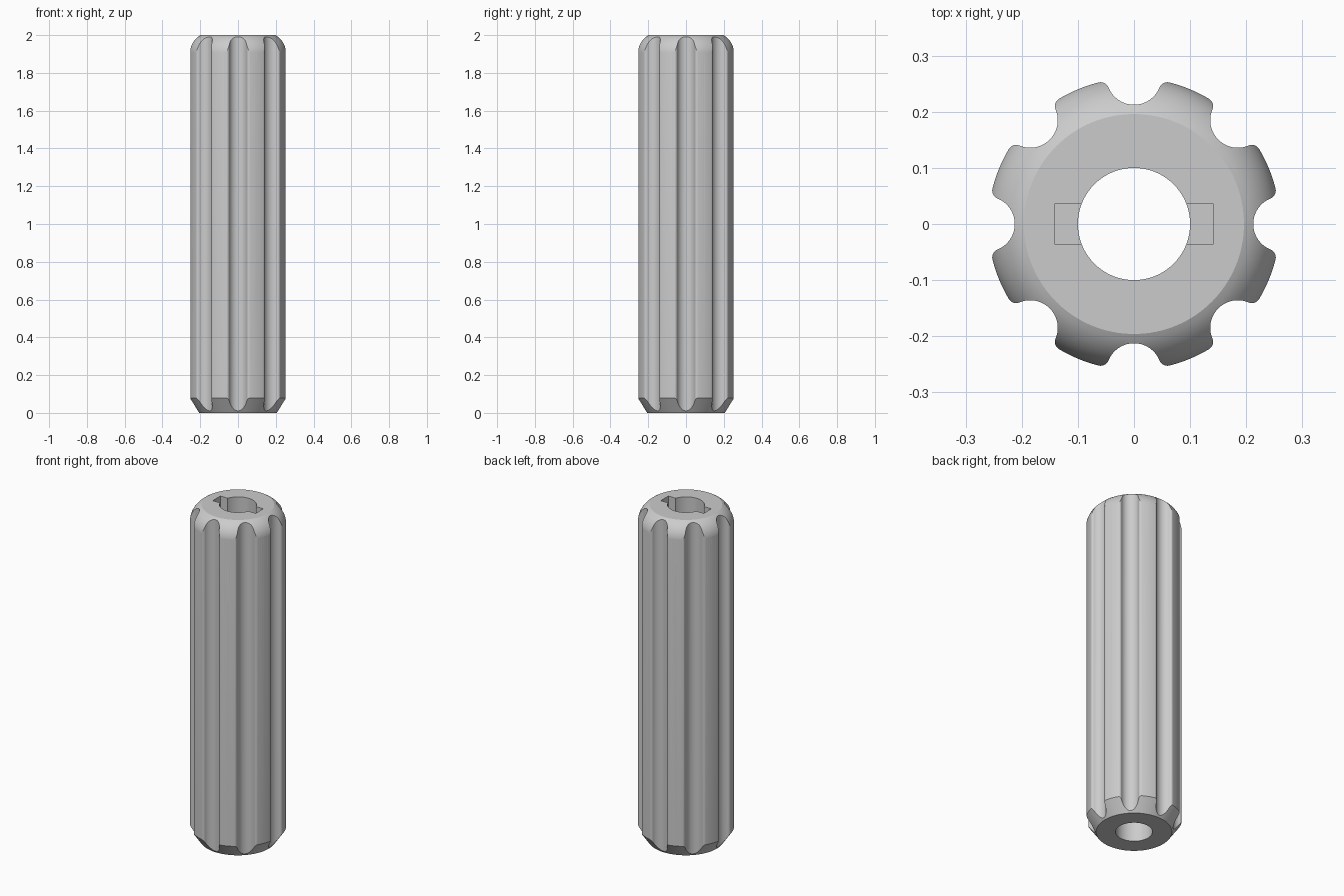
import bpy, bmesh, math
from mathutils import Vector

if "Cube" in bpy.data.objects:
    bpy.data.objects.remove(bpy.data.objects["Cube"])

R_OUT, R_FLUTE, R_CORNER, FLUTE_Y = 0.26, 0.049, 0.015, 0.2615


def make_object(name, bm):
    bmesh.ops.recalc_face_normals(bm, faces=bm.faces)
    me = bpy.data.meshes.new(name)
    bm.to_mesh(me)
    bm.free()
    ob = bpy.data.objects.new(name, me)
    bpy.context.collection.objects.link(ob)
    return ob


def prism(name, pts, z0, z1):
    bm = bmesh.new()
    face = bm.faces.new([bm.verts.new((x, y, z0)) for x, y in pts])
    top = bmesh.ops.extrude_face_region(bm, geom=[face])["geom"]
    bmesh.ops.translate(bm, vec=(0, 0, z1 - z0),
                        verts=[v for v in top if isinstance(v, bmesh.types.BMVert)])
    return make_object(name, bm)


def lathe(name, profile, n=128):
    bm = bmesh.new()
    rings = [[bm.verts.new((r * math.cos(2 * math.pi * i / n),
                            r * math.sin(2 * math.pi * i / n), z)) for i in range(n)]
             for r, z in profile]
    for a, b in zip(rings, rings[1:]):
        for i in range(n):
            j = (i + 1) % n
            bm.faces.new((a[i], a[j], b[j], b[i]))
    bm.faces.new(rings[0])
    bm.faces.new(rings[-1])
    return make_object(name, bm)


def arc(cx, cy, r, a0, a1, n):
    return [(cx + r * math.cos(a0 + (a1 - a0) * i / n),
             cy + r * math.sin(a0 + (a1 - a0) * i / n)) for i in range(n + 1)]


# One half of a flute: concave groove, rounded corner, outer land
d = R_OUT - R_CORNER
cosine = (d * d + FLUTE_Y ** 2 - (R_FLUTE + R_CORNER) ** 2) / (2 * d * FLUTE_Y)
turn = math.acos(cosine)
cx, cy = d * math.sin(turn), d * math.cos(turn)
touch = math.atan2(cy - FLUTE_Y, cx)
half = arc(0, FLUTE_Y, R_FLUTE, -math.pi / 2, touch, 10)
half += arc(cx, cy, R_CORNER, touch + math.pi, math.pi / 2 - turn, 8)[1:]
half += arc(0, 0, R_OUT, math.pi / 2 - turn, math.pi * 3 / 8, 4)[1:]
section = [(-x, y) for x, y in reversed(half[1:])] + half

# Repeat the flute eight times around the axis
outline = []
for k in range(8):
    a = -k * math.pi / 4
    c, s = math.cos(a), math.sin(a)
    outline += [(x * c - y * s, x * s + y * c) for x, y in section[:-1]]
shaft = prism("fluted_shaft", outline, -0.1, 2.1)

# Envelope with a chamfered foot and a rounded head
head = arc(0.1505, 1.9, 0.11, 0, math.acos(0.0455 / 0.11), 12)
head[-1] = (0.196, 2.0)
envelope = lathe("end_shape", [(0.205, 0), (0.275, 0.1), (0.275, 1.9)] + head)

# Through bore and key slot in the head
bore = lathe("bore_cutter", [(0.1, -0.2), (0.1, 2.2)], 64)
slot = prism("slot_cutter", [(-0.142, -0.036), (0.142, -0.036),
                             (0.142, 0.036), (-0.142, 0.036)], 1.85, 2.2)

bpy.context.view_layer.objects.active = shaft
shaft.select_set(True)
for tool, op in ((envelope, 'INTERSECT'), (bore, 'DIFFERENCE'), (slot, 'DIFFERENCE')):
    mod = shaft.modifiers.new(tool.name, 'BOOLEAN')
    mod.object, mod.operation, mod.solver = tool, op, 'EXACT'
    bpy.ops.object.modifier_apply(modifier=mod.name)
    bpy.data.objects.remove(tool)

mat = bpy.data.materials.new("steel_grey")
mat.diffuse_color = (0.6, 0.6, 0.6, 1)
mat.use_nodes = True
mat.node_tree.nodes["Principled BSDF"].inputs["Base Color"].default_value = mat.diffuse_color
shaft.data.materials.clear()
shaft.data.materials.append(mat)
bpy.ops.object.shade_smooth_by_angle(angle=math.radians(25))
